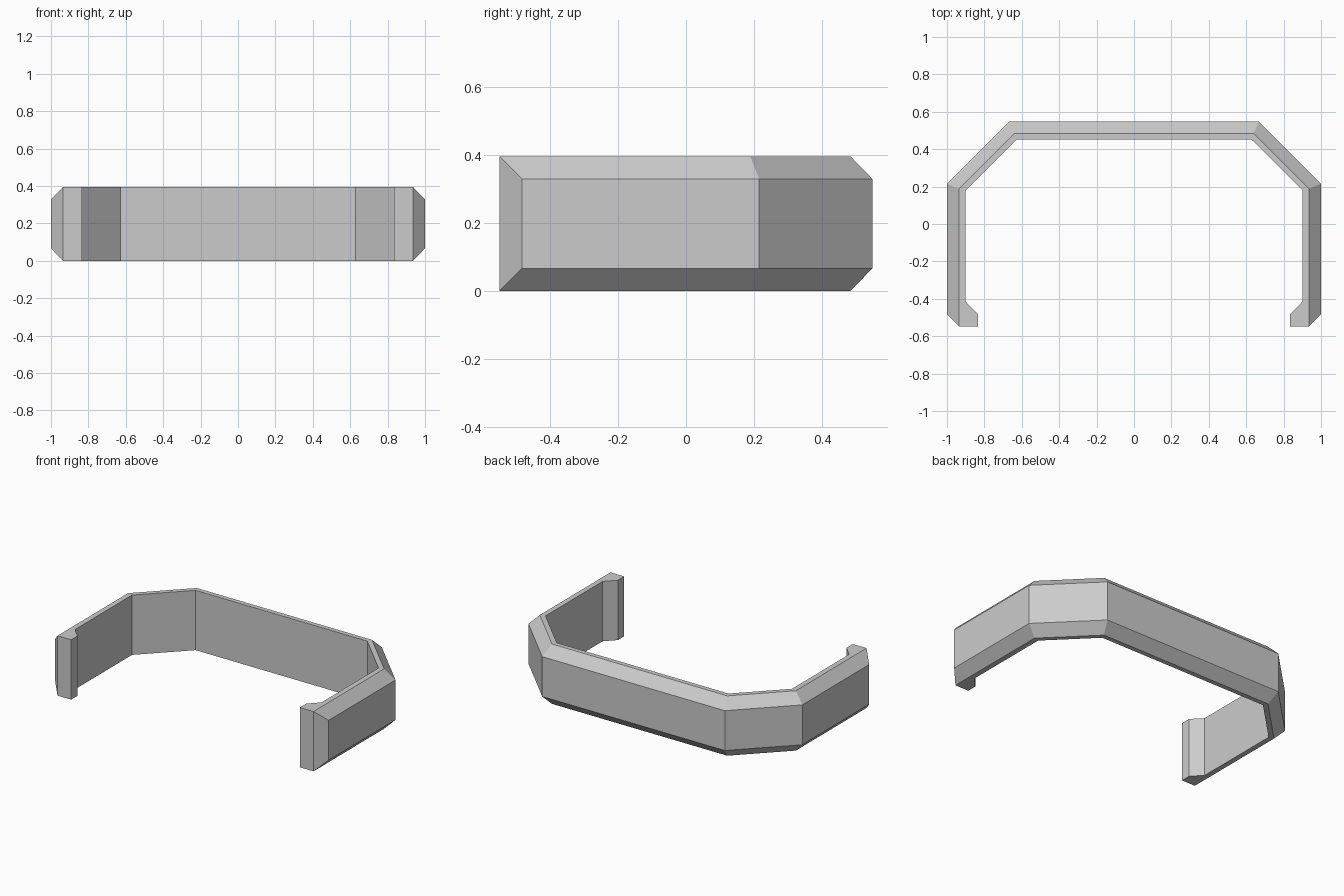
import bpy
import bmesh
import math

if "Cube" in bpy.data.objects:
    bpy.data.objects.remove(bpy.data.objects["Cube"], do_unlink=True)

HEIGHT, CHAMFER = 0.395, 0.066

# Plan stations from the front tip to the back corner: inner wall, rim, outer wall
half = [
    ((0.835, -0.548), (0.935, -0.548), (1.0, -0.482)),
    ((0.835, -0.482), (0.935, -0.482), (1.0, -0.482)),
    ((0.9, -0.415), (0.935, -0.415), (1.0, -0.415)),
    ((0.9, 0.18), (0.935, 0.189), (1.0, 0.215)),
    ((0.627, 0.453), (0.64, 0.484), (0.667, 0.548)),
]
mirrored = [tuple((-x, y) for x, y in station) for station in reversed(half)]
stations = half + mirrored

# Sweep the chamfered section along the stations
bm = bmesh.new()
rings = []
for inner, rim, outer in stations:
    section = [(inner, 0), (rim, 0), (outer, CHAMFER),
               (outer, HEIGHT - CHAMFER), (rim, HEIGHT), (inner, HEIGHT)]
    rings.append([bm.verts.new((x, y, z)) for (x, y), z in section])
for a, b in zip(rings, rings[1:]):
    for i in range(len(a)):
        j = (i + 1) % len(a)
        bm.faces.new((a[i], a[j], b[j], b[i]))

# Hooked tips: flat front and slanted outer corner
for r in (rings[0], rings[-1]):
    bm.faces.new((r[0], r[1], r[4], r[5]))
    bm.faces.new((r[1], r[2], r[3], r[4]))

# Tidy collapsed corners and merge coplanar faces
bmesh.ops.remove_doubles(bm, verts=bm.verts, dist=0.0005)
bmesh.ops.recalc_face_normals(bm, faces=bm.faces)
bmesh.ops.dissolve_limit(bm, angle_limit=math.radians(0.5),
                         verts=bm.verts, edges=bm.edges)
bmesh.ops.recalc_face_normals(bm, faces=bm.faces)

mesh = bpy.data.meshes.new("bracket_band")
bm.to_mesh(mesh)
bm.free()
band = bpy.data.objects.new("bracket_band", mesh)
bpy.context.collection.objects.link(band)

# Plain grey
grey = bpy.data.materials.new("light_grey")
grey.use_nodes = True
colour = (0.6, 0.6, 0.6, 1.0)
grey.diffuse_color = colour
grey.node_tree.nodes["Principled BSDF"].inputs["Base Color"].default_value = colour
mesh.materials.append(grey)
